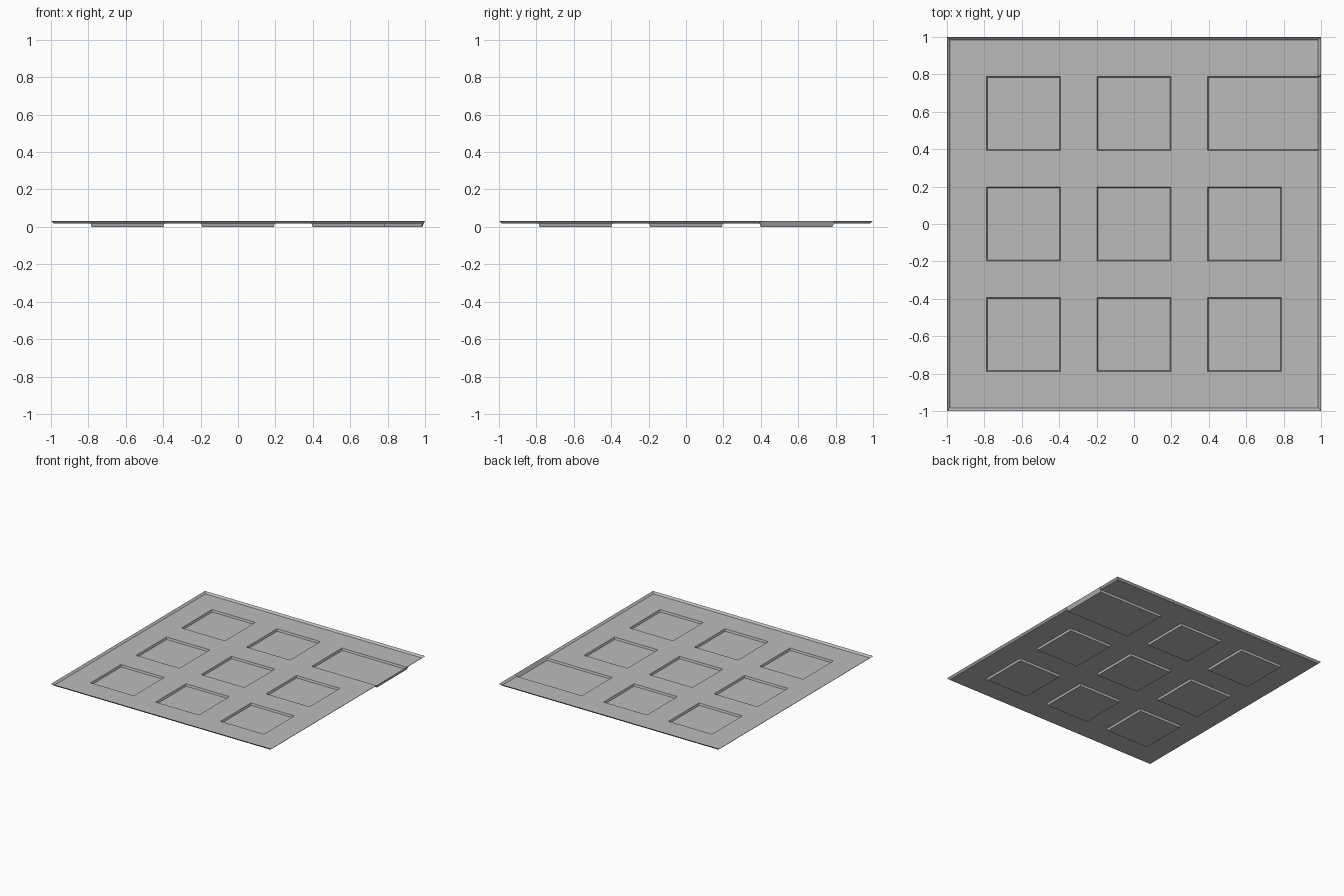
import bpy
import bmesh

# Remove the default cube
cube = bpy.data.objects.get("Cube")
if cube:
    bpy.data.objects.remove(cube, do_unlink=True)

HALF = 0.985          # half width of the flat floor
TILES = 10
TILE = 2 * HALF / TILES
FLOOR_Z, RIM_Z = 0.017, 0.032

grey = bpy.data.materials.new("grey stone")
grey.use_nodes = True
COLOUR = (0.5, 0.5, 0.5, 1)
grey.diffuse_color = COLOUR
grey.node_tree.nodes["Principled BSDF"].inputs["Base Color"].default_value = COLOUR


def pocket_faces(bm, column, row, width):
    """Floor tiles covered by one pocket, two tiles deep."""
    x0, y0 = column * TILE - HALF, row * TILE - HALF
    found = []
    for face in bm.faces:
        c = face.calc_center_median()
        if x0 < c.x < x0 + width * TILE and y0 < c.y < y0 + 2 * TILE:
            found.append(face)
    return found


# Tiled floor
bm = bmesh.new()
bmesh.ops.create_grid(bm, x_segments=TILES, y_segments=TILES, size=HALF)
for v in bm.verts:
    v.co.z = FLOOR_Z

# Nine sunken pockets; the one at the back left runs out to the rim
for column in (1, 4, 7):
    for row in (1, 4, 7):
        width = 3 if column == row == 7 else 2
        faces = pocket_faces(bm, column, row, width)
        bmesh.ops.inset_region(bm, faces=faces, thickness=0.005, depth=0,
                               use_boundary=False, use_even_offset=True)
        for v in {v for f in faces for v in f.verts}:
            v.co.z = 0

# Flared rim around the outside
border = [e for e in bm.edges if e.is_boundary]
rim = bmesh.ops.extrude_edge_only(bm, edges=border)["geom"]
for v in rim:
    if isinstance(v, bmesh.types.BMVert):
        v.co.x /= HALF
        v.co.y /= HALF
        v.co.z = RIM_Z
bmesh.ops.recalc_face_normals(bm, faces=bm.faces)
bm.faces.ensure_lookup_table()
if bm.faces[0].normal.z < 0:
    bmesh.ops.reverse_faces(bm, faces=bm.faces)

mesh = bpy.data.meshes.new("tiled_floor_tray")
bm.to_mesh(mesh)
bm.free()
mesh.materials.append(grey)
tray = bpy.data.objects.new("tiled_floor_tray", mesh)
bpy.context.collection.objects.link(tray)
